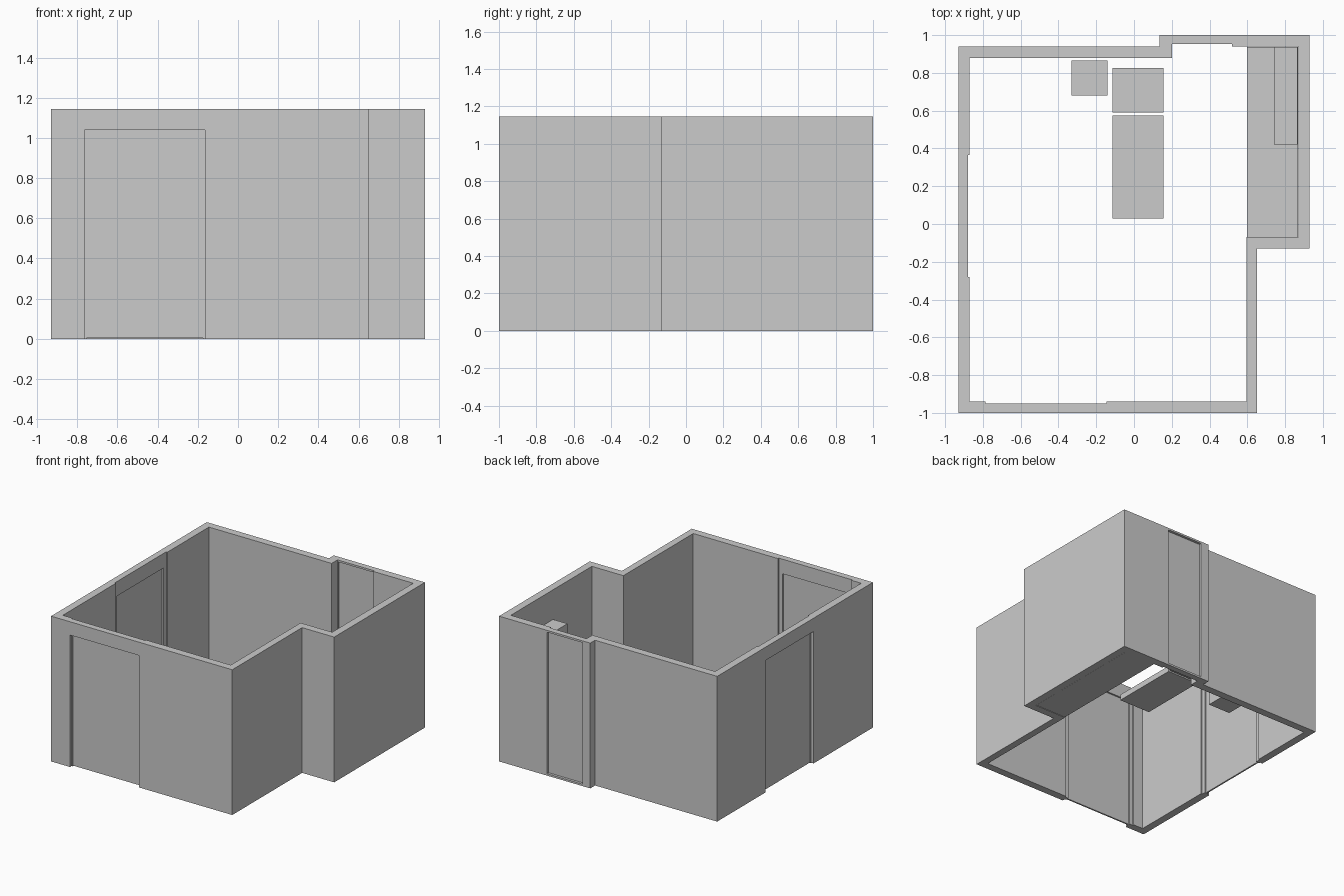
import bpy, bmesh

if "Cube" in bpy.data.objects:
    bpy.data.objects.remove(bpy.data.objects["Cube"])

H = 1.145  # wall height


def prism(name, outline, z0, z1):
    """Extrude a plan outline between two heights."""
    bm = bmesh.new()
    face = bm.faces.new([bm.verts.new((x, y, z0)) for x, y in outline])
    new = bmesh.ops.extrude_face_region(bm, geom=[face])["geom"]
    verts = [v for v in new if isinstance(v, bmesh.types.BMVert)]
    bmesh.ops.translate(bm, verts=verts, vec=(0, 0, z1 - z0))
    bmesh.ops.recalc_face_normals(bm, faces=bm.faces)
    mesh = bpy.data.meshes.new(name)
    bm.to_mesh(mesh)
    bm.free()
    obj = bpy.data.objects.new(name, mesh)
    bpy.context.collection.objects.link(obj)
    return obj


def box(name, x0, x1, y0, y1, z0, z1):
    return prism(name, [(x0, y0), (x1, y0), (x1, y1), (x0, y1)], z0, z1)


def cut(obj, cutter):
    mod = obj.modifiers.new("cut", "BOOLEAN")
    mod.operation, mod.solver, mod.object = "DIFFERENCE", "EXACT", cutter
    bpy.context.view_layer.objects.active = obj
    bpy.ops.object.modifier_apply(modifier=mod.name)
    bpy.data.objects.remove(cutter)


# Room walls: outer plan minus inner plan, with shallow inner recesses at doors
outer = [(-.93, -1), (.65, -1), (.65, -.13), (.93, -.13), (.93, 1),
         (.135, 1), (.135, .94), (-.93, .94)]
inner = [(-.87, -.94), (-.785, -.94), (-.785, -.95), (-.145, -.95),
         (-.145, -.94), (.595, -.94), (.595, -.07), (.87, -.07), (.87, .94),
         (.52, .94), (.52, .953), (.2, .953), (.2, .88), (-.87, .88),
         (-.87, .365), (-.88, .365), (-.88, -.28), (-.87, -.28)]
walls = prism("room_walls", outer, 0, H)
cut(walls, prism("inner_cutter", inner, -.1, H + .1))

# Door and window openings
cut(walls, box("front_cutter", -.765, -.165, -1.1, -.9, -.1, 1.04))
cut(walls, box("side_cutter", -1.0, -.8, -.26, .34, -.1, 1.04))
cut(walls, box("window_cutter", .203, .512, .9, 1.1, .015, 1.13))

# Door leaves with thin frames, set back in their openings
box("front_door", -.755, -.175, -.975, -.963, .004, 1.03)
for x in (-.765, -.175):
    box("front_door_jamb", x, x + .01, -.98, -.95, 0, 1.03)
box("front_door_head", -.765, -.165, -.98, -.95, 1.03, 1.04)
box("side_door", -.905, -.893, -.25, .33, .004, 1.03)
for y in (-.26, .33):
    box("side_door_jamb", -.91, -.88, y, y + .01, 0, 1.03)
box("side_door_head", -.91, -.88, -.26, .34, 1.03, 1.04)

# Tall back window panel
box("window_panel", .203, .512, .97, .98, .015, 1.13)

# Kitchen counter and wall cabinet along the right wall
box("counter", .597, .867, -.068, .938, .002, .43)
box("wall_cabinet", .74, .865, .42, .938, .68, .915)

# Loose furniture
box("table_top", -.115, .155, .03, .575, .265, .31)
box("side_table_top", -.115, .155, .59, .825, .265, .31)
box("stool", -.33, -.14, .68, .865, .05, .2)
